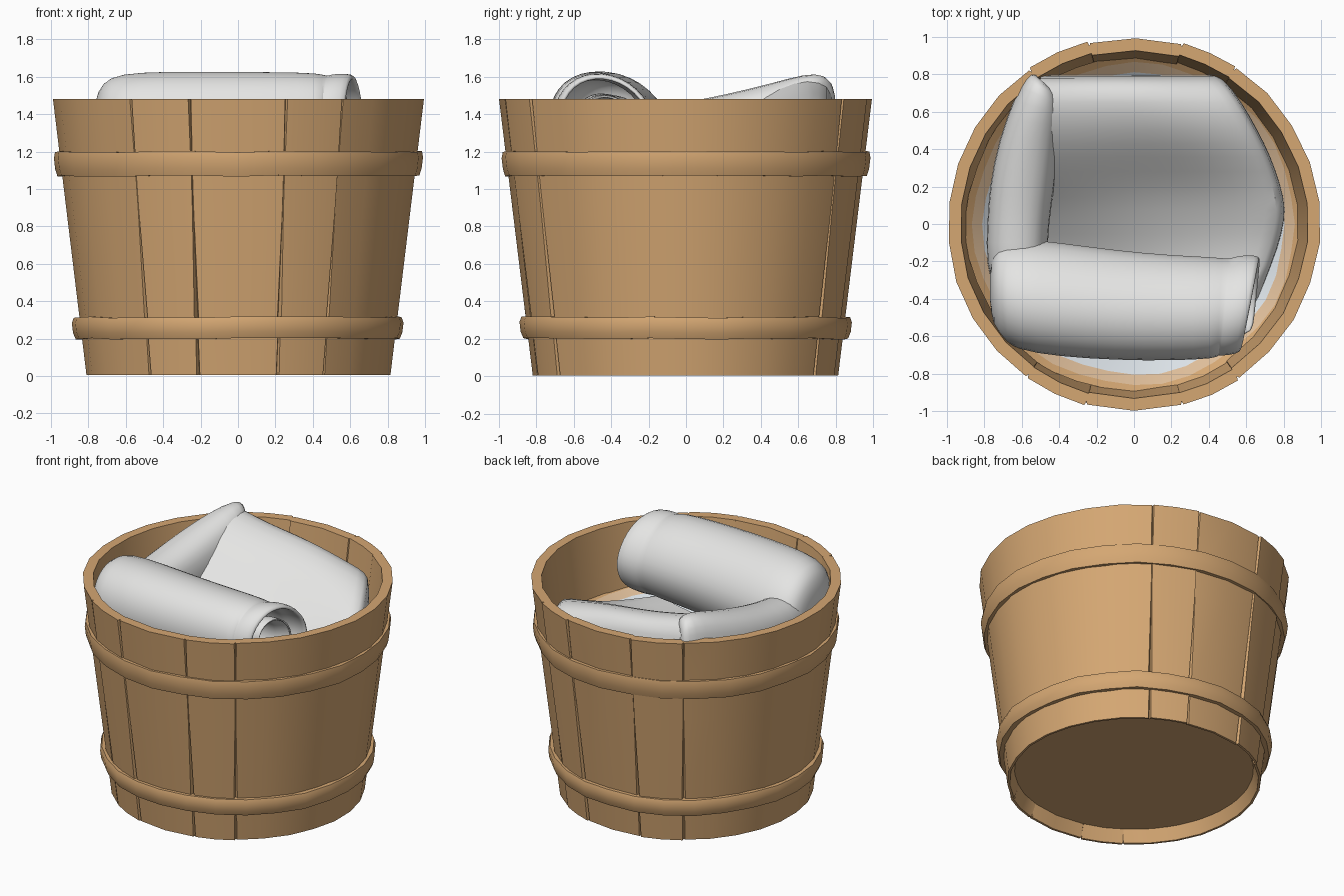
import bpy, bmesh, math, random
from math import sin, cos, pi, radians

random.seed(4)
cube = bpy.data.objects.get("Cube")
if cube:
    bpy.data.objects.remove(cube, do_unlink=True)


def material(name, rgb):
    m = bpy.data.materials.new(name)
    m.use_nodes = True
    m.diffuse_color = (*rgb, 1)
    m.node_tree.nodes["Principled BSDF"].inputs["Base Color"].default_value = (*rgb, 1)
    return m


wood = material("wood", (0.66, 0.385, 0.17))
pale_wood = material("pale wood", (0.73, 0.51, 0.32))
cloth = material("white cloth", (0.78, 0.78, 0.77))
cool_cloth = material("cool white cloth", (0.71, 0.76, 0.80))


def loft(name, rings, mats, closed=True, caps=True, loop=False, subsurf=0, thick=0, angle=35, rule=None):
    """Skin a list of equal-length point rings into one object."""
    bm = bmesh.new()
    rows = [[bm.verts.new(p) for p in ring] for ring in rings]
    n = len(rows[0])
    pairs = list(zip(rows, rows[1:])) + ([(rows[-1], rows[0])] if loop else [])
    for a, b in pairs:
        for i in range(n if closed else n - 1):
            j = (i + 1) % n
            bm.faces.new((a[i], a[j], b[j], b[i]))
    if caps and not loop:
        bm.faces.new(rows[0])
        bm.faces.new(rows[-1])
    bmesh.ops.recalc_face_normals(bm, faces=bm.faces)
    if rule:
        for f in bm.faces:
            f.material_index = rule(f)
    me = bpy.data.meshes.new(name)
    bm.to_mesh(me)
    bm.free()
    ob = bpy.data.objects.new(name, me)
    bpy.context.collection.objects.link(ob)
    for m in mats:
        me.materials.append(m)
    bpy.ops.object.select_all(action='DESELECT')
    ob.select_set(True)
    bpy.context.view_layer.objects.active = ob
    bpy.ops.object.shade_smooth_by_angle(angle=radians(angle))
    if thick:
        mod = ob.modifiers.new("thickness", 'SOLIDIFY')
        mod.thickness, mod.offset = thick, 0
    if subsurf:
        mod = ob.modifiers.new("soft", 'SUBSURF')
        mod.levels = mod.render_levels = subsurf
    return ob


def wall(z):
    return 0.82 + 0.122 * z


def polar(r, a, z):
    return (r * cos(a), r * sin(a), z)


# stave wall: outside levels (height, half crack angle), V-shaped cracks between staves
LEVELS = [(0.005, .009), (0.2, .006), (0.31, .012), (0.9, .002), (1.08, .002), (1.48, .006)]
WALL = 0.066
splits = [57, 75, 104, 124, 235, 255, 285, 304, 417]


def column(a, push, side, groove):
    """One upright section of the wall, from the foot, up the outside and down the inside."""
    pts = [polar(wall(.1) - .07, a, .11), polar(wall(0) - .015 + push, a, .005)]
    for z, g in LEVELS:
        depth = min(.03, 3 * g) if groove else 0
        pts.append(polar(wall(z) + push - depth, a + side * g, z))
    return pts + [polar(wall(z) - WALL + push, a, z) for z in (1.48, 1.02)]


columns = []
for k, (a0, a1) in enumerate(zip(splits, splits[1:])):
    n = max(2, round((a1 - a0) / 13))
    push = -.004 if k % 2 else .003
    columns.append(column(radians(a0), -.001, 0, True))
    for i in range(n + 1):
        side = 1 if i == 0 else -1 if i == n else 0
        a = radians(a0 + (a1 - a0) * i / n) + side * .001
        columns.append(column(a, push + random.uniform(-.004, .003), side, False))
loft("stave_wall", columns, [wood], closed=False, loop=True)

# recessed bottom board
loft("bottom_board", [[polar(wall(z) - .06, 2 * pi * i / 28, z) for i in range(28)]
                      for z in (0.09, 0.11)], [wood])


# hoops
def hoop(name, z0, z1, bulge):
    rings = []
    for i in range(28):
        a = 2 * pi * i / 28
        dz, dr = random.uniform(-.004, .004), random.uniform(-.004, .004)
        prof = [(-.02, z0), (bulge * .7, z0), (bulge, z0 * .7 + z1 * .3),
                (bulge, z0 * .25 + z1 * .75), (bulge * .6, z1), (-.02, z1)]
        rings.append([polar(wall(z) + r + dr, a, z + dz) for r, z in prof])
    loft(name, rings, [wood], loop=True, angle=50)


hoop("upper_hoop", 1.07, 1.2, .024)
hoop("lower_hoop", 0.2, 0.315, .034)


# tilted lining around the rolls, pale wood tint at its rim
def lining_tint(f):
    c = f.calc_center_median()
    r = math.hypot(c.x, c.y)
    return 2 if r > .865 else 1 if r > .815 else 0


loft("lining", [[polar(r + .008 * sin(5 * i), 2 * pi * i / 36, z - .13 * r * cos(2 * pi * i / 36))
                 for i in range(36)]
                for r, z in ((.9, 1.17), (.86, 1.14), (.805, 1.1), (.74, 1.05), (.6, .93))],
     [cool_cloth, pale_wood, wood], caps=False, angle=60, rule=lining_tint)

# draped sheet: rows of (y, left height, right height, right edge)
ROWS = [(-.5, .9, 1.03, .6), (-.2, 1.0, 1.07, .72), (-.05, 1.11, 1.11, .77), (.08, 1.2, 1.16, .79),
        (.2, 1.31, 1.2, .765), (.36, 1.45, 1.29, .71), (.5, 1.55, 1.36, .64), (.66, 1.605, 1.41, .55),
        (.76, 1.57, 1.38, .47), (.8, 1.45, 1.28, .42), (.79, 1.0, 1.0, .42)]
sheet = []
for y, zl, zr, xr in ROWS:
    xl, row = -.5, []
    for i in range(9):
        t = i / 8
        sag = .05 * sin(pi * t) * min(1, max(0, (.5 - y) / .3))
        z = zl + (zr - zl) * t - sag + .01 * sin(7 * t + 5 * y)
        row.append((xl + (xr - xl) * t, y, z))
    row.append((xr + .025, y, zr - .07))
    row.append((xr + .02, y, 0.96))
    sheet.append(row)
loft("draped_sheet", sheet, [cloth], closed=False, caps=False, subsurf=1, angle=80)

# folded side roll: (x centre, y, top height, half width, half height)
FOLD = [(-.49, .77, 1.56, .04, .12), (-.49, .74, 1.62, .09, .22), (-.51, .64, 1.625, .13, .24),
        (-.56, .45, 1.57, .17, .24), (-.6, .2, 1.51, .18, .23), (-.62, 0, 1.47, .17, .22),
        (-.63, -.2, 1.45, .17, .22), (-.6, -.4, 1.42, .15, .2)]
rings = []
for x, y, top, w, h in FOLD:
    ring = []
    for i in range(12):
        a = 2 * pi * i / 12
        c, s = cos(a), sin(a)
        ring.append((x + w * math.copysign(abs(c) ** .8, c), y - .05 * c * (y > .6),
                     top - h + h * math.copysign(abs(s) ** .8, s)))
    rings.append(ring)
loft("side_fold", rings, [cloth], subsurf=1, angle=80)

# front roll: a spiral swept along x, given as (x, y centre, z centre, radius)
ROLL = [(-.76, -.34, 1.33, .01), (-.755, -.34, 1.33, .15), (-.72, -.36, 1.325, .26), (-.63, -.38, 1.32, .315),
        (-.4, -.41, 1.325, .32), (-.1, -.44, 1.335, .308), (.2, -.455, 1.345, .295),
        (.44, -.455, 1.35, .285), (.475, -.45, 1.345, .268), (.5, -.445, 1.35, .278),
        (.58, -.435, 1.355, .278), (.66, -.43, 1.355, .262)]
STEPS = 36
rings = []
for x, yc, zc, r in ROLL:
    ring = []
    for i in range(STEPS + 1):
        t = i / STEPS
        a = -2.2 + 2 * pi * 2.1 * t
        rr = r * (1 - .1 * min(t / .4, 1) - .62 * max(0, t - .4) / .6)
        y, z = yc + rr * cos(a), zc + rr * sin(a)
        lean = .15 * (y - yc) * (x > .45) - .15 * t * (x > .6)
        ring.append((x + lean, y - .15 * max(0, z - zc), z))
    rings.append(ring)
loft("front_roll", rings, [cloth], closed=False, caps=False, thick=.026, subsurf=1, angle=80)
